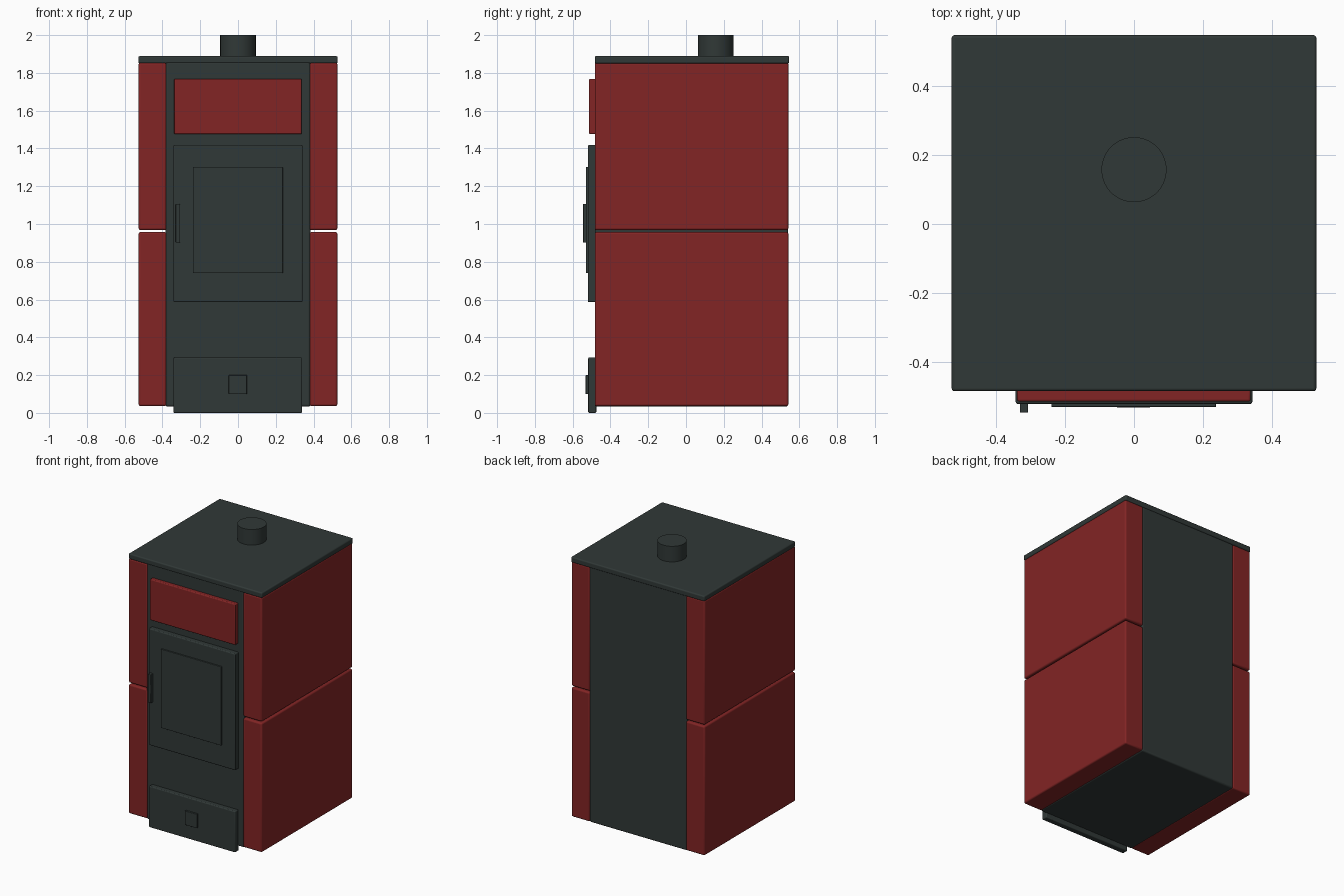
import bpy, math

if "Cube" in bpy.data.objects:
    bpy.data.objects.remove(bpy.data.objects["Cube"])


def material(name, rgb):
    m = bpy.data.materials.new(name)
    m.diffuse_color = (*rgb, 1)
    m.use_nodes = True
    m.node_tree.nodes["Principled BSDF"].inputs["Base Color"].default_value = m.diffuse_color
    return m


IRON = material("dark iron", (0.030, 0.040, 0.038))
RED = material("red tile", (0.225, 0.018, 0.018))


def finish(ob, name, mat, bevel):
    ob.name = name
    ob.data.materials.append(mat)
    if bevel:
        mod = ob.modifiers.new("rounded edges", 'BEVEL')
        mod.width = bevel
        mod.segments = 3
        mod.limit_method = 'ANGLE'
    bpy.ops.object.shade_smooth_by_angle(angle=math.radians(35))
    return ob


def box(name, x, y, z, mat, bevel=0.006):
    """Rounded box from (min, max) ranges."""
    bpy.ops.mesh.primitive_cube_add(size=1)
    ob = bpy.context.object
    ob.location = [(r[0] + r[1]) / 2 for r in (x, y, z)]
    ob.scale = [r[1] - r[0] for r in (x, y, z)]
    bpy.ops.object.transform_apply(location=False, rotation=False, scale=True)
    return finish(ob, name, mat, bevel)


# Iron body and top plate
box("body", (-0.383, 0.383), (-0.483, 0.54), (0.034, 1.86), IRON, 0.01)
box("top_plate", (-0.527, 0.527), (-0.483, 0.546), (1.85, 1.889), IRON, 0.008)

# Red side tiles, two per side
for side, s in (("left", -1), ("right", 1)):
    x = sorted((s * 0.378, s * 0.526))
    box(f"lower_tile_{side}", x, (-0.483, 0.542), (0.036, 0.957), RED, 0.01)
    box(f"upper_tile_{side}", x, (-0.483, 0.542), (0.968, 1.854), RED, 0.01)

# Front panel, door and ash drawer
box("front_tile", (-0.338, 0.337), (-0.513, -0.475), (1.476, 1.768), RED)
box("door", (-0.342, 0.342), (-0.52, -0.475), (0.587, 1.418), IRON)
box("door_window", (-0.239, 0.237), (-0.529, -0.5), (0.74, 1.302), IRON, 0.002)
box("door_handle", (-0.33, -0.306), (-0.545, -0.5), (0.902, 1.106), IRON, 0.003)
box("ash_drawer", (-0.342, 0.34), (-0.518, -0.475), (0.003, 0.296), IRON)
box("drawer_knob", (-0.049, 0.047), (-0.531, -0.5), (0.1, 0.2), IRON, 0.002)
bpy.data.objects["ash_drawer"].location.z -= 0.003

# Flue pipe
bpy.ops.mesh.primitive_cylinder_add(vertices=64, radius=0.094, depth=0.14,
                                    location=(0, 0.157, 1.93))
finish(bpy.context.object, "flue_pipe", IRON, 0)
